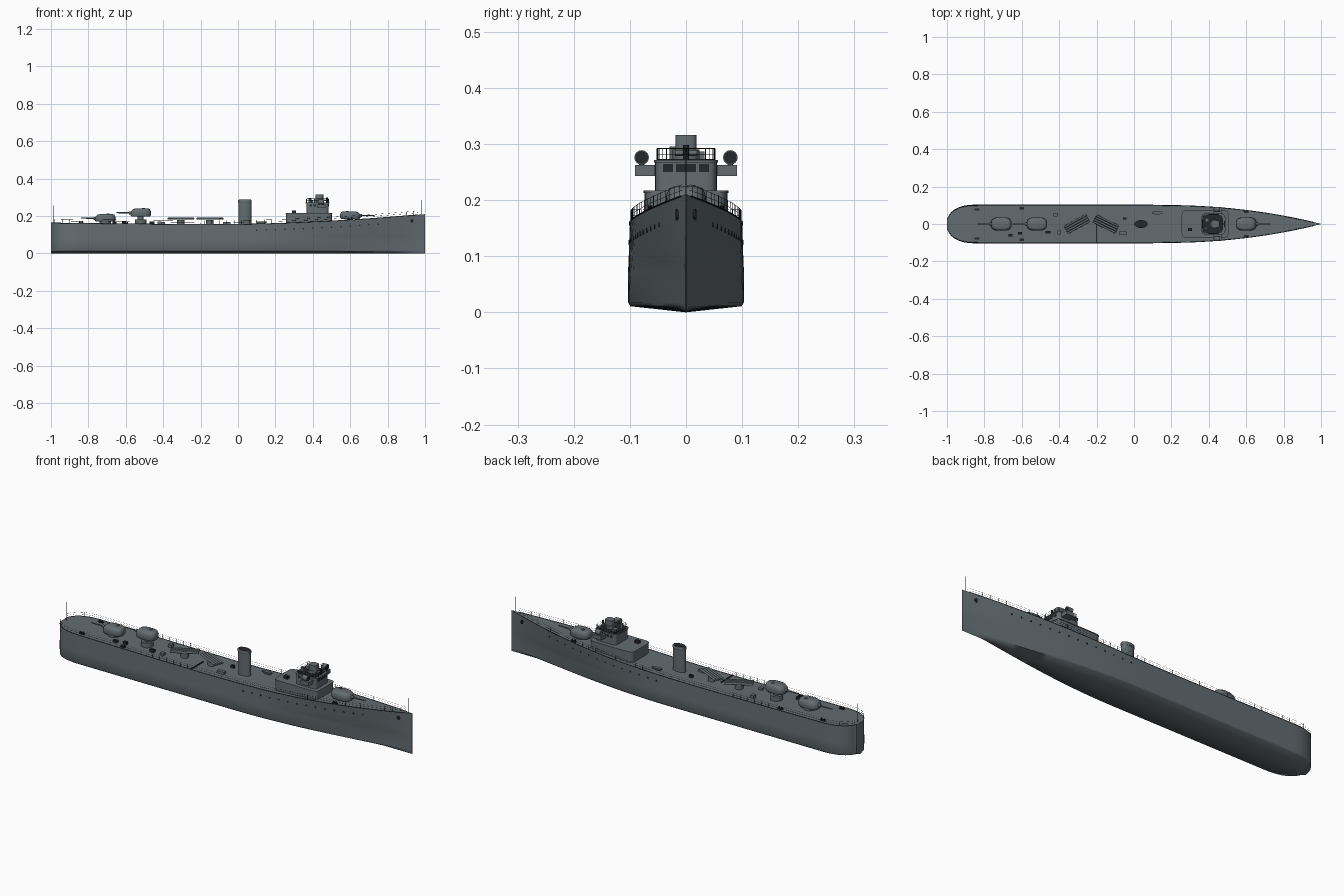
import bpy, bmesh, math
from mathutils import Vector, Matrix

if "Cube" in bpy.data.objects:
    bpy.data.objects.remove(bpy.data.objects["Cube"], do_unlink=True)


def material(name, rgb):
    m = bpy.data.materials.new(name)
    m.use_nodes = True
    m.diffuse_color = (*rgb, 1)
    m.node_tree.nodes["Principled BSDF"].inputs["Base Color"].default_value = (*rgb, 1)
    return m


GREY = material("naval grey", (0.125, 0.152, 0.166))
DARK = material("dark fittings", (0.018, 0.021, 0.024))


def finish(name, bm, mat, angle=32):
    bmesh.ops.recalc_face_normals(bm, faces=bm.faces)
    me = bpy.data.meshes.new(name)
    bm.to_mesh(me)
    bm.free()
    me.materials.append(mat)
    ob = bpy.data.objects.new(name, me)
    bpy.context.collection.objects.link(ob)
    bpy.ops.object.select_all(action="DESELECT")
    ob.select_set(True)
    bpy.context.view_layer.objects.active = ob
    bpy.ops.object.shade_smooth_by_angle(angle=math.radians(angle))


def box(name, center, size, mat=GREY, turn=0):
    bm = bmesh.new()
    m = Matrix.Translation(center) @ Matrix.Rotation(turn, 4, "Z") @ Matrix.Diagonal((*size, 1))
    bmesh.ops.create_cube(bm, size=1, matrix=m)
    finish(name, bm, mat)


def tube(name, a, b, r, mat=GREY, n=16, r2=None):
    a, b = Vector(a), Vector(b)
    bm = bmesh.new()
    m = Matrix.Translation((a + b) / 2) @ (b - a).to_track_quat("Z", "Y").to_matrix().to_4x4()
    bmesh.ops.create_cone(bm, cap_ends=True, segments=n, radius1=r,
                          radius2=r if r2 is None else r2, depth=(b - a).length, matrix=m)
    finish(name, bm, mat)


def loft(name, rings, mat=GREY, angle=32):
    """Skin closed rings of equal length and cap both ends."""
    bm = bmesh.new()
    rows = [[bm.verts.new(p) for p in ring] for ring in rings]
    for lo, hi in zip(rows, rows[1:]):
        for i in range(len(lo)):
            j = (i + 1) % len(lo)
            bm.faces.new((lo[i], lo[j], hi[j], hi[i]))
    bm.faces.new(rows[0])
    bm.faces.new(rows[-1])
    finish(name, bm, mat, angle)


def oval(cx, cy, z, rx, ry, n=32, power=1.0):
    ring = []
    for i in range(n):
        c, s = math.cos(math.tau * i / n), math.sin(math.tau * i / n)
        ring.append((cx + rx * math.copysign(abs(c) ** power, c),
                     cy + ry * math.copysign(abs(s) ** power, s), z))
    return ring


def wires(name, lines, r, mat=DARK):
    cu = bpy.data.curves.new(name, "CURVE")
    cu.dimensions = "3D"
    cu.bevel_depth, cu.bevel_resolution = r, 0
    for pts in lines:
        sp = cu.splines.new("POLY")
        sp.points.add(len(pts) - 1)
        for q, p in zip(sp.points, pts):
            q.co = (*p, 1)
    cu.materials.append(mat)
    bpy.context.collection.objects.link(bpy.data.objects.new(name, cu))


# Hull lines: half breadths and sheer as functions of x
def stern(x):
    t = min(1, max(0, (-0.84 - x) / 0.16))
    return max(0.3, (1 - t ** 2.4) ** 0.42)


def deck_half(x):
    return 0.1 * stern(x) * (1 - max(0, (x - 0.15) / 0.85) ** 2.1)


def low_half(x):
    return 0.1035 * stern(x) * (1 - max(0, (x - 0.05) / 0.95) ** 1.9) ** 1.35


def sheer(x):
    return 0.155 + 0.055 * max(0, (x + 0.1) / 1.1) ** 1.8 + 0.008 * max(0, (-x - 0.1) / 0.9) ** 1.5


def side(x, z):
    t = min(1, max(0, (z - 0.07) / (sheer(x) - 0.07)))
    return low_half(x) + (deck_half(x) - low_half(x)) * t ** 0.8


stations = [-1 + 0.2 * (i / 12) ** 2 for i in range(12)] + [-0.8 + 1.8 * i / 48 for i in range(49)]
rows = []
for x in stations:
    half = [(low_half(x) * 0.96, 0.011), (low_half(x) * 0.995, 0.018)]
    half += [(side(x, z), z) for z in (0.07, 0.09, 0.11, 0.135, sheer(x))]
    half = [(max(y, 0.0008), z) for y, z in half]
    section = [(-y, z) for y, z in reversed(half)] + [(0, 0)] + half
    rows.append([(x, y, z) for y, z in section])
loft("hull", rows, GREY, 62)

# Deck edge strip and guard rails
edge = [x for x in stations if x < 0.985]
for s, label in ((-1, "right"), (1, "left")):
    def rail(h, inset=0.002):
        return [(x, s * max(0, deck_half(x) - inset), sheer(x) + h) for x in edge]
    wires(label + "_deck_edge", [rail(0.0005, 0)], 0.0014)
    wires(label + "_rail_wires", [rail(0.011), rail(0.021)], 0.0004)
    posts = [-0.98 + 0.04 * i for i in range(49)]
    wires(label + "_rail_posts", [[(x, s * (deck_half(x) - 0.002), sheer(x) + h)
                                   for h in (0, 0.022)] for x in posts], 0.0005)
    # Portholes, anchor and bollards
    for i in range(14):
        x = 0.1 + 0.05 * i
        z = sheer(x) - 0.033
        y = side(x, z)
        tube(label + "_porthole", (x, s * (y - 0.003), z), (x, s * (y + 0.0015), z), 0.0042, DARK, 10)
    y = side(0.93, 0.175)
    tube(label + "_hawse", (0.93, s * (y - 0.004), 0.175), (0.93, s * (y + 0.002), 0.175), 0.009, DARK, 12)
    box(label + "_anchor", (0.93, s * (y + 0.002), 0.174), (0.006, 0.004, 0.02), DARK)
    for x, y in ((-0.84, 0.078), (-0.6, 0.084), (0.6, 0.064)):
        box(label + "_bollard_base", (x, s * y, sheer(x) + 0.002), (0.026, 0.012, 0.005), DARK)
        for d in (-0.007, 0.007):
            tube(label + "_bollard", (x + d, s * y, sheer(x)), (x + d, s * y, sheer(x) + 0.011), 0.004, DARK, 10)


# Gun turrets: a low barbette, a neck, and a rounded gunhouse
def turret(name, x, z0, z1, way):
    tube(name + "_barbette", (x, 0, sheer(x) - 0.005), (x, 0, min(z0, 0.182)), 0.03, GREY, 24)
    tube(name + "_neck", (x, 0, sheer(x)), (x, 0, z0 + 0.002), 0.016, GREY)
    h = z1 - z0
    loft(name, [oval(x - way * k, 0, z0 + h * f, rx, ry, 32, 0.7)
                for f, rx, ry, k in ((0, .05, .033, 0), (.15, .055, .036, 0), (.65, .053, .035, .001),
                                     (.92, .045, .03, .004), (1, .036, .023, .006))], GREY, 45)
    zg = z0 + h * 0.45
    tube(name + "_mantlet", (x + way * 0.04, 0, zg), (x + way * 0.063, 0, zg), 0.008)
    tube(name + "_gun", (x + way * 0.05, 0, zg), (x + way * 0.13, 0, zg + 0.001), 0.004, GREY, 12, 0.0026)
    tube(name + "_hatch", (x - way * 0.015, 0.01, z1 - 0.002), (x - way * 0.015, 0.01, z1 + 0.003), 0.007)


turret("fore_turret", 0.6, 0.185, 0.224, 1)
turret("upper_aft_turret", -0.52, 0.198, 0.24, -1)
turret("lower_aft_turret", -0.71, 0.17, 0.21, -1)

# Torpedo mounts, four tubes each
for cx, turn in ((-0.305, 0.5), (-0.15, -0.45)):
    u = Vector((math.cos(turn), math.sin(turn), 0))
    v = Vector((-u.y, u.x, 0))
    c = Vector((cx, 0, 0.186))
    tube("torpedo_pedestal", (cx, 0, 0.15), (cx, 0, 0.18), 0.02)
    box("torpedo_bed", (cx, 0, 0.183), (0.125, 0.042, 0.004), DARK, turn)
    for k in (-1.5, -0.5, 0.5, 1.5):
        p = c + v * k * 0.0125
        tube("torpedo_tube", p - u * 0.068, p + u * 0.068, 0.0055, GREY, 12)

# Funnel
loft("funnel", [oval(0.037, 0, z, 0.034, 0.019) for z in (0.15, 0.272)])
loft("funnel_cap", [oval(0.037, 0, z, 0.0365 * k, 0.0215 * k)
                    for z, k in ((0.27, 0.96), (0.273, 1), (0.283, 1), (0.286, 0.93))])
loft("funnel_mouth", [oval(0.037, 0, z, 0.032, 0.018) for z in (0.28, 0.2875)], DARK)

# Deckhouse and bridge with its open dark floor
loft("deckhouse", [oval(0.38, 0, z, 0.123, 0.074, 48, 0.22) for z in (0.15, 0.215)])
loft("deckhouse_roof", [oval(0.38, 0, z, 0.125, 0.076, 48, 0.22) for z in (0.213, 0.217)])
loft("bridge", [oval(0.425, 0, z, 0.06, 0.055, 48, 0.3) for z in (0.215, 0.268)])
loft("bridge_roof", [oval(0.425, 0, z, 0.064, 0.057, 48, 0.3) for z in (0.267, 0.272)])
loft("bridge_floor", [oval(0.42, 0, z, 0.056, 0.051, 48, 0.45) for z in (0.27, 0.2735)], DARK)
for y, w in ((-0.032, 0.018), (0, 0.036), (0.032, 0.018)):
    box("bridge_front_window", (0.4845, y, 0.257), (0.003, w, 0.014), DARK)
rim = oval(0.425, 0, 0.292, 0.06, 0.052, 24, 0.3)
loop = rim + rim[:1]
wires("bridge_rail", [loop, [(x, y, 0.282) for x, y, z in loop]], 0.0005)
wires("bridge_rail_posts", [[(x, y, 0.27), (x, y, z)] for x, y, z in rim], 0.0006)
for s, label in ((-1, "right"), (1, "left")):
    for x in (0.39, 0.41, 0.43, 0.45):
        box(label + "_bridge_window", (x, s * 0.055, 0.257), (0.013, 0.002, 0.012), DARK)
    box(label + "_bridge_wing", (0.445, s * 0.073, 0.253), (0.045, 0.036, 0.02))
    tube(label + "_lamp_stand", (0.445, s * 0.079, 0.26), (0.445, s * 0.079, 0.27), 0.005)
    tube(label + "_searchlight", (0.43, s * 0.079, 0.276), (0.458, s * 0.079, 0.276), 0.013)
    tube(label + "_searchlight_lens", (0.457, s * 0.079, 0.276), (0.46, s * 0.079, 0.276), 0.0115, DARK)

# Director, rangefinder and instruments on the bridge
tube("director_base", (0.43, 0, 0.27), (0.43, 0, 0.29), 0.024, GREY, 24)
loft("director", [oval(0.435, 0, z, 0.021, 0.019, 32, 0.5) for z in (0.288, 0.316)])
tube("rangefinder", (0.465, -0.02, 0.284), (0.465, 0.02, 0.284), 0.005, GREY, 12)
tube("binnacle", (0.475, 0, 0.27), (0.475, 0, 0.298), 0.005, DARK, 12)
box("chart_table", (0.39, 0.022, 0.279), (0.022, 0.022, 0.016))
tube("bridge_vent", (0.385, -0.022, 0.27), (0.385, -0.022, 0.296), 0.007)

# Deck fittings
for x, y, sx, sy, h, m in ((-0.06, -0.05, .04, .018, .012, GREY), (0.3, -0.03, .022, .016, .067, DARK),
                           (-0.42, 0.05, .02, .02, .015, GREY), (-0.46, -0.045, .025, .014, .014, DARK),
                           (-0.4, -0.045, .02, .02, .012, GREY), (-0.61, -0.05, .02, .012, .014, DARK),
                           (-0.66, -0.06, .022, .014, .012, DARK), (-0.05, 0.03, .018, .012, .014, DARK)):
    box("deck_locker", (x, y, sheer(x) + h / 2), (sx, sy, h), m)
box("deck_seam", (-0.2, -0.05, 0.157), (0.004, 0.1, 0.006), DARK)
loft("ship_boat", [oval(0.125, 0.06, sheer(0.125) + z, 0.03 * k, 0.009 * k, 20)
                   for z, k in ((0, 0.6), (0.006, 0.9), (0.012, 1))])

# Staffs at bow and stern
tube("jack_staff", (0.98, 0, 0.2), (0.98, 0, 0.285), 0.0013, DARK, 8)
tube("ensign_staff", (-0.985, 0, 0.16), (-0.985, 0, 0.257), 0.0013, DARK, 8)
